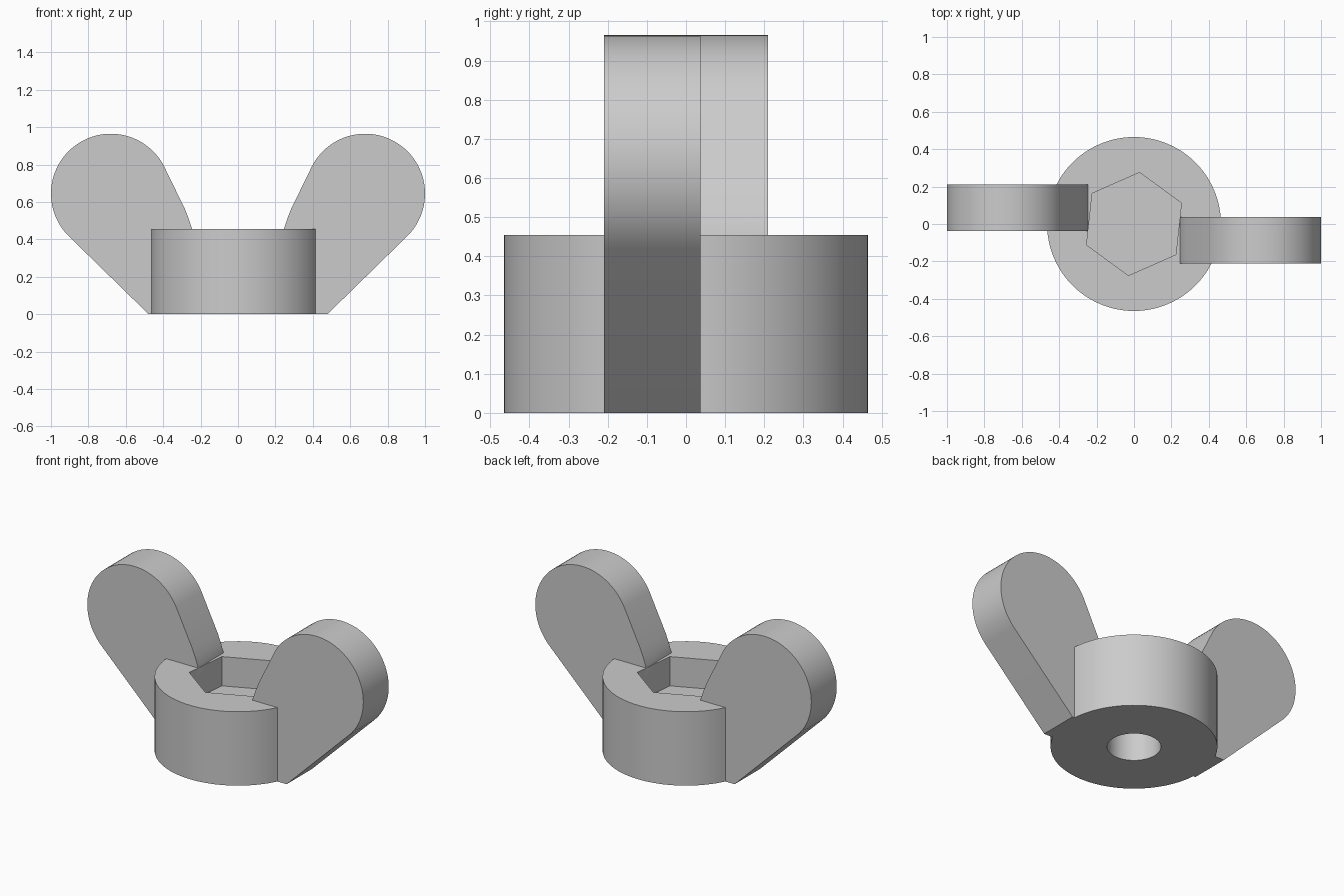
import bpy, bmesh
from math import cos, sin, radians, pi
from mathutils import Matrix

if "Cube" in bpy.data.objects:
    bpy.data.objects.remove(bpy.data.objects["Cube"], do_unlink=True)

RADIUS, HEIGHT = 0.465, 0.455
POCKET_FLOOR = 0.275

grey = bpy.data.materials.new("plain grey")
grey.use_nodes = True
grey.diffuse_color = (0.6, 0.6, 0.6, 1)
grey.node_tree.nodes["Principled BSDF"].inputs["Base Color"].default_value = (0.6, 0.6, 0.6, 1)


def arc(cx, cy, r, start, end, steps):
    """Points along an arc, angles in degrees."""
    angles = [radians(start + (end - start) * i / steps) for i in range(steps + 1)]
    return [(cx + r * cos(a), cy + r * sin(a)) for a in angles]


def prism(name, outline, low, high, matrix=Matrix()):
    """Extrude a flat outline from low to high, then place it."""
    bm = bmesh.new()
    face = bm.faces.new([bm.verts.new((x, y, low)) for x, y in outline])
    top = bmesh.ops.extrude_face_region(bm, geom=[face])["geom"]
    moved = [v for v in top if isinstance(v, bmesh.types.BMVert)]
    bmesh.ops.translate(bm, verts=moved, vec=(0, 0, high - low))
    bmesh.ops.transform(bm, matrix=matrix, verts=bm.verts)
    bmesh.ops.recalc_face_normals(bm, faces=bm.faces)
    mesh = bpy.data.meshes.new(name)
    bm.to_mesh(mesh)
    bm.free()
    mesh.materials.append(grey)
    obj = bpy.data.objects.new(name, mesh)
    bpy.context.collection.objects.link(obj)
    return obj


def combine(target, tool, operation):
    """Apply a boolean and discard the tool."""
    bpy.context.view_layer.objects.active = target
    mod = target.modifiers.new(operation, 'BOOLEAN')
    mod.operation, mod.object, mod.solver = operation, tool, 'EXACT'
    bpy.ops.object.modifier_apply(modifier=mod.name)
    bpy.data.objects.remove(tool, do_unlink=True)


def circle(r, sides, turn=0):
    return arc(0, 0, r, turn, turn + 360, sides)[:-1]


# Round hub
nut = prism("wing_nut", circle(RADIUS, 96), 0, HEIGHT)

# Two offset wings, half a turn apart
wing = [(0.24, 0), (0.478, 0)] + arc(0.68, 0.645, 0.32, -45, 153, 48)
wing += [(0.285, 0.565), (0.265, 0.515), (0.245, HEIGHT), (0.24, 0.4)]
upright = Matrix.Rotation(pi / 2, 4, 'X')
for side, turn in (("left", 0), ("right", pi)):
    place = Matrix.Rotation(turn, 4, 'Z') @ upright
    combine(nut, prism(side + "_wing", wing, -0.037, 0.21, place), 'UNION')

# Hexagonal pocket above, blind round bore below
combine(nut, prism("pocket", circle(0.277, 6, 83.8), POCKET_FLOOR, 0.47), 'DIFFERENCE')
combine(nut, prism("bore", circle(0.15, 64), -0.1, POCKET_FLOOR - 0.015), 'DIFFERENCE')

bpy.ops.object.select_all(action='DESELECT')
nut.select_set(True)
bpy.context.view_layer.objects.active = nut
bpy.ops.object.shade_smooth_by_angle(angle=radians(25))
